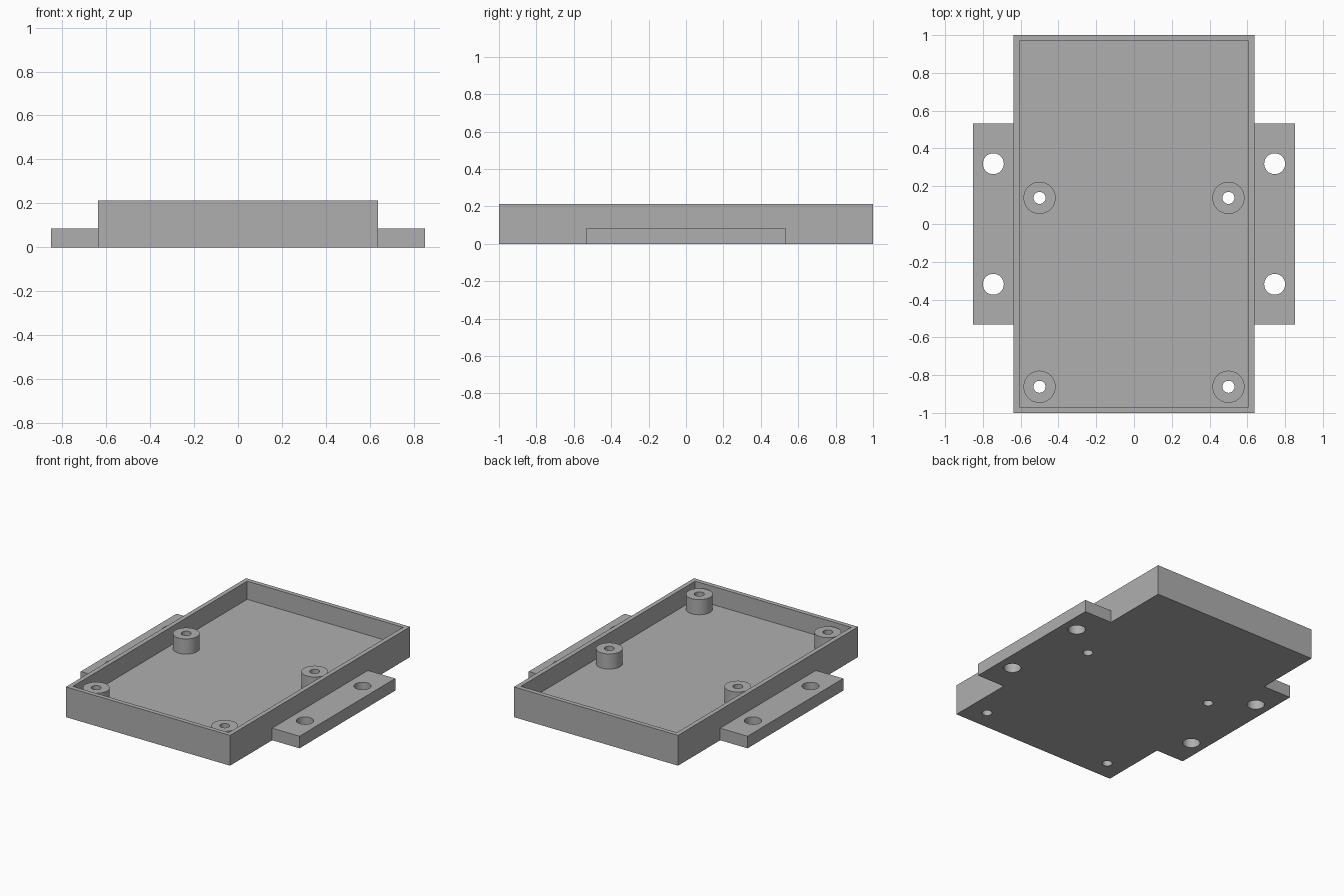
import bpy
import math

cube = bpy.data.objects.get("Cube")
if cube:
    bpy.data.objects.remove(cube, do_unlink=True)

U = 2 / 94                       # one design millimetre in scene units
LENGTH, WIDTH, HEIGHT = 94, 60, 10
WALL, FLOOR = 1.5, 4
POST_TOP = 9

grey = bpy.data.materials.new("plain grey")
grey.use_nodes = True
COLOUR = (0.43, 0.43, 0.43, 1)
grey.diffuse_color = COLOUR
grey.node_tree.nodes["Principled BSDF"].inputs["Base Color"].default_value = COLOUR


def finish(name):
    ob = bpy.context.object
    ob.name = ob.data.name = name
    bpy.ops.object.transform_apply(location=True, rotation=True, scale=True)
    ob.data.materials.clear()
    ob.data.materials.append(grey)
    return ob


def box(name, x, y, z0, z1, sx, sy):
    bpy.ops.mesh.primitive_cube_add(size=1, location=(x * U, y * U, (z0 + z1) / 2 * U))
    bpy.context.object.scale = (sx * U, sy * U, (z1 - z0) * U)
    return finish(name)


def cylinder(name, x, y, z0, z1, radius):
    bpy.ops.mesh.primitive_cylinder_add(vertices=48, radius=radius * U, depth=(z1 - z0) * U,
                                        location=(x * U, y * U, (z0 + z1) / 2 * U))
    return finish(name)


def combine(target, tool, operation):
    """Apply a boolean and discard the tool object."""
    mod = target.modifiers.new(tool.name, "BOOLEAN")
    mod.operation, mod.solver, mod.object = operation, "EXACT", tool
    bpy.context.view_layer.objects.active = target
    bpy.ops.object.modifier_apply(modifier=mod.name)
    bpy.data.objects.remove(tool, do_unlink=True)


# Tray body with side mounting ears
tray = box("mounting_tray", 0, 0, 0, HEIGHT, WIDTH, LENGTH)
for side in (-1, 1):
    ear = box("mounting_ear", side * (WIDTH / 2 + 4), 0, 0, FLOOR, 12, 50)
    combine(tray, ear, "UNION")

# Open cavity
cavity = box("cavity_cutter", 0, 0, FLOOR, HEIGHT + 5, WIDTH - 2 * WALL, LENGTH - 2 * WALL)
combine(tray, cavity, "DIFFERENCE")

# Standoff posts with through holes, and the ear screw holes
for side in (-1, 1):
    for y in (-40.5, 6.5):
        combine(tray, cylinder("standoff", side * 23.5, y, FLOOR - 1, POST_TOP, 4), "UNION")
        combine(tray, cylinder("post_hole", side * 23.5, y, -3, HEIGHT + 3, 1.5), "DIFFERENCE")
    for y in (-15, 15):
        combine(tray, cylinder("ear_hole", side * 35, y, -3, HEIGHT, 2.6), "DIFFERENCE")

# Round walls smooth, all corners crisp
bpy.ops.object.select_all(action="DESELECT")
tray.select_set(True)
bpy.context.view_layer.objects.active = tray
bpy.ops.object.shade_smooth_by_angle(angle=math.radians(30))
